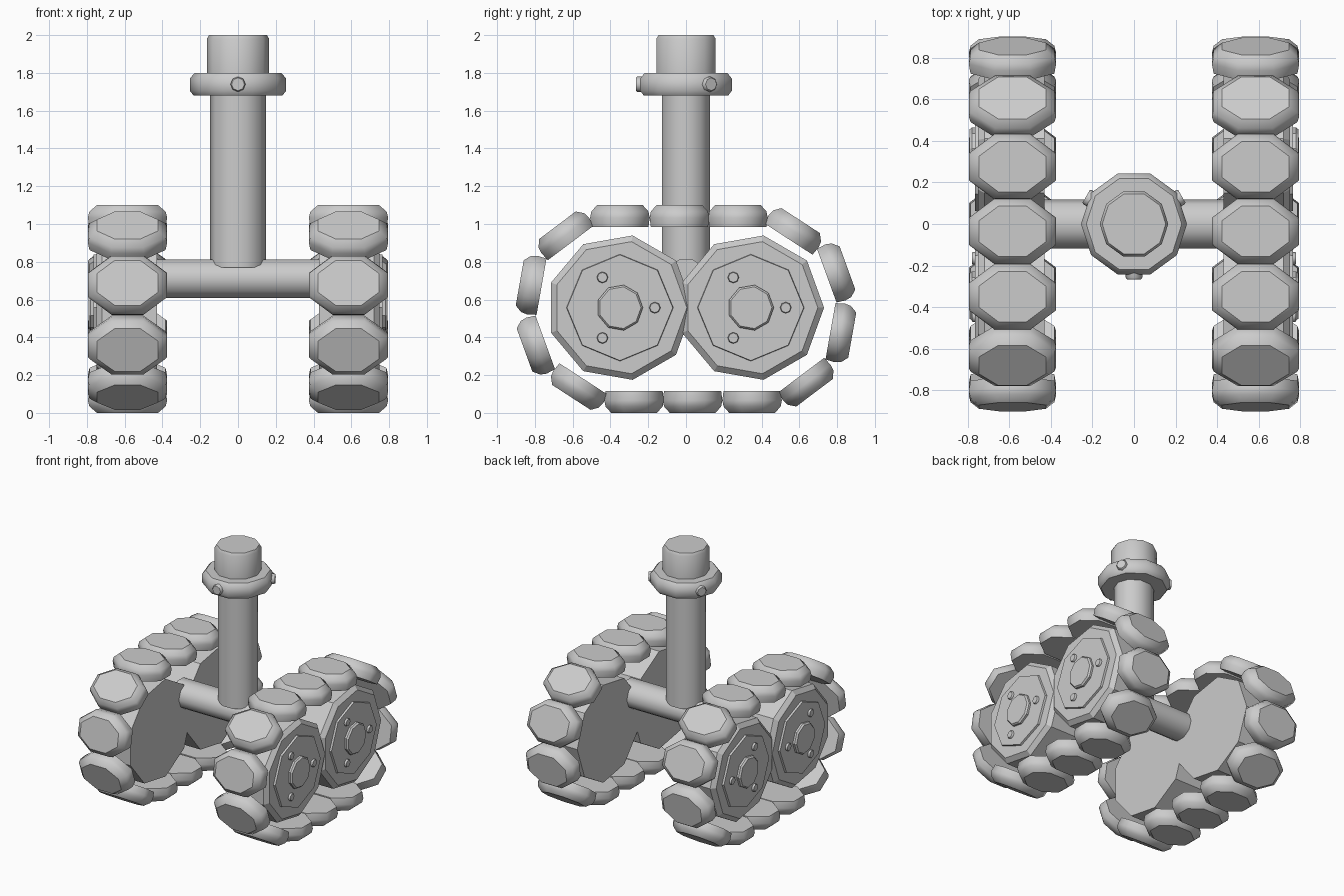
import bpy, bmesh
from math import sin, cos, pi, radians
from mathutils import Matrix, Vector

if "Cube" in bpy.data.objects:
    bpy.data.objects.remove(bpy.data.objects["Cube"])

grey = bpy.data.materials.new("plain grey")
grey.use_nodes = True
grey.diffuse_color = (0.6, 0.6, 0.6, 1)
grey.node_tree.nodes["Principled BSDF"].inputs["Base Color"].default_value = (0.6, 0.6, 0.6, 1)


def frame(origin, x_axis, z_axis):
    """Placement whose local z points along z_axis."""
    x, z = Vector(x_axis).normalized(), Vector(z_axis).normalized()
    m = Matrix((x, z.cross(x), z)).transposed().to_4x4()
    m.translation = Vector(origin)
    return m


def lathe(name, profile, sides, place, squash=1.0, phase=0.0, mirror=False, smooth=True):
    """Closed faceted solid from (radius, height) rings, squash scales local y."""
    bm = bmesh.new()
    rings = []
    for r, h in profile:
        angles = [phase + 2 * pi * i / sides for i in range(sides)]
        rings.append([bm.verts.new((r * cos(a), r * sin(a) * squash, h)) for a in angles])
    for low, high in zip(rings, rings[1:]):
        for i in range(sides):
            j = (i + 1) % sides
            bm.faces.new((low[i], low[j], high[j], high[i])).smooth = smooth
    for cap in (bm.faces.new(rings[0][::-1]), bm.faces.new(rings[-1])):
        for edge in cap.edges:
            edge.smooth = False
    bm.transform(place)
    mesh = bpy.data.meshes.new(name)
    bm.to_mesh(mesh)
    bm.free()
    mesh.materials.append(grey)
    obj = bpy.data.objects.new(name, mesh)
    bpy.context.collection.objects.link(obj)
    if mirror:
        obj.modifiers.new("other side", "MIRROR")
    return obj


UP = Matrix.Identity(4)
OUT = ((0, 1, 0), (1, 0, 0))

# Neck, collar, head and axle
lathe("neck_post", [(0.147, 0.77), (0.147, 1.72)], 10, UP, squash=0.9)
lathe("collar", [(0.235, 1.68), (0.255, 1.705), (0.255, 1.77), (0.23, 1.80)], 10, UP)
lathe("head", [(0.165, 1.78), (0.165, 1.98), (0.153, 2.0)], 10, UP)
lathe("axle", [(0.118, -0.5), (0.118, 0.5)], 10, frame((0, 0, 0.71), *OUT), squash=0.9)

# Three studs around the collar
for i in range(3):
    a = radians(-90 + 120 * i)
    stud = frame((0, 0, 1.74), (0, 0, 1), (cos(a), sin(a), 0))
    lathe("collar_stud", [(0.04, 0.2), (0.04, 0.258), (0.034, 0.266)], 8, stud)

# Wheels with cover plate, hub and three bolts
for y in (-0.35, 0.343):
    place = frame((0, y, 0.557), *OUT)
    lathe("wheel", [(0.388, 0.43), (0.388, 0.72), (0.355, 0.75)], 9, place,
          mirror=True, smooth=False)
    lathe("wheel_plate", [(0.285, 0.74), (0.28, 0.765)], 8, place, mirror=True, smooth=False)
    lathe("wheel_hub", [(0.122, 0.75), (0.122, 0.78), (0.112, 0.792)], 9, place,
          mirror=True, smooth=False)
    for i in range(3):
        a = radians(120 * i)
        bolt = place @ Matrix.Translation((0.185 * cos(a), 0.185 * sin(a), 0))
        lathe("wheel_bolt", [(0.03, 0.75), (0.03, 0.775), (0.026, 0.78)], 8, bolt, mirror=True)

# Track pads: (y, z, outward angle), each repeated half a turn around the track
pads = [(-0.35, 0.983, 90), (-0.035, 0.983, 90), (0.275, 0.983, 90), (0.543, 0.92, 57),
        (0.745, 0.727, 20), (-0.765, 0.668, 170), (-0.61, 0.90, 127)]
pads += [(-y, 1.1 - z, a + 180) for y, z, a in pads]
dome = [(0.96, 0), (1.0, 0.05), (0.96, 0.083), (0.77, 0.117)]
half_width = 0.21 / cos(pi / 8)
for y, z, angle in pads:
    a = radians(angle)
    place = frame((0.585, y, z), (1, 0, 0), (0, cos(a), sin(a)))
    lathe("track_pad", [(half_width * s, h) for s, h in dome], 8, place,
          squash=0.75, phase=pi / 8, mirror=True)
